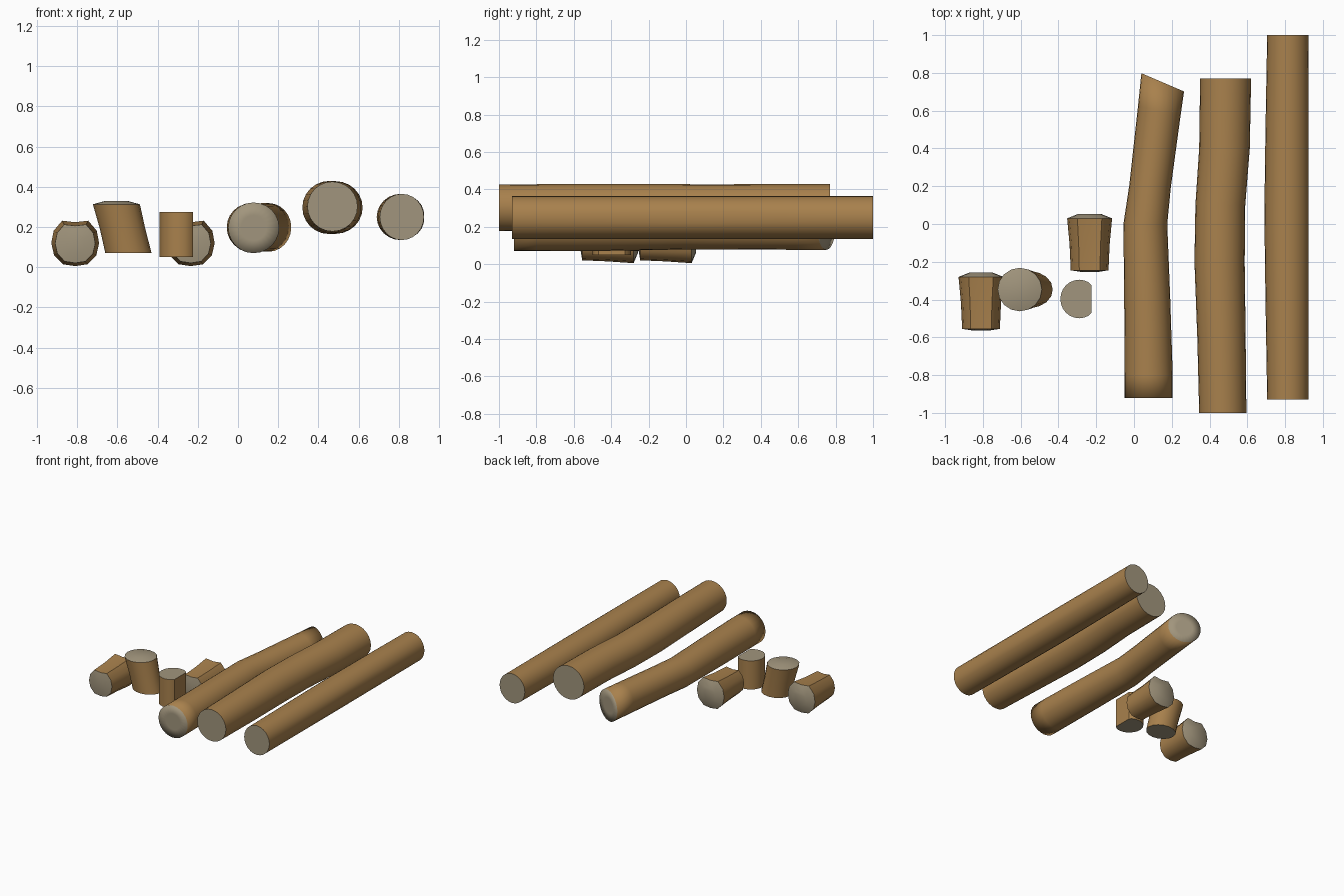
import bpy, bmesh, math

if "Cube" in bpy.data.objects:
    bpy.data.objects.remove(bpy.data.objects["Cube"])


def material(name, srgb):
    m = bpy.data.materials.new(name)
    m.diffuse_color = [(c / 255) ** 2.2 for c in srgb] + [1]
    m.use_nodes = True
    m.node_tree.nodes["Principled BSDF"].inputs["Base Color"].default_value = m.diffuse_color
    return m


BARK = material("bark brown", (167, 128, 78))
CUT = material("cut wood", (160, 148, 124))


def log(name, rings, sides=24, upright=False, shape=None, flat=9, domes=(0, 0), soft=False):
    """Loft rings (along, cx, cy, rx, ry, tilt) and close both ends with cut faces."""
    bm = bmesh.new()

    def ring(sec, scale=1.0, lift=0.0):
        t, cx, cy, rx, ry, tilt = sec
        verts = []
        for i in range(sides):
            a = 2 * math.pi * i / sides
            k = shape[i] if shape else 1
            u = min(rx * k * math.cos(a), flat) * scale
            v = ry * k * math.sin(a) * scale
            w = t + tilt * u + lift
            verts.append(bm.verts.new((cx + u, cy + v, w) if upright else (cx + u, w, cy + v)))
        return verts

    def bridge(a, b, mat):
        for i in range(sides):
            j = (i + 1) % sides
            bm.faces.new((a[i], a[j], b[j], b[i])).material_index = mat

    loops = [ring(s) for s in rings]
    for a, b in zip(loops, loops[1:]):
        bridge(a, b, 0)
    # cut ends, with an optional bulge
    for sec, loop, dome in ((rings[0], loops[0], -domes[0]), (rings[-1], loops[-1], domes[1])):
        inner = ring(sec, 0.5, dome)
        bridge(loop, inner, 1)
        bm.faces.new(inner).material_index = 1
    bmesh.ops.recalc_face_normals(bm, faces=bm.faces)
    mesh = bpy.data.meshes.new(name)
    bm.to_mesh(mesh)
    bm.free()
    mesh.materials.append(BARK)
    mesh.materials.append(CUT)
    obj = bpy.data.objects.new(name, mesh)
    bpy.context.collection.objects.link(obj)
    bpy.ops.object.select_all(action='DESELECT')
    obj.select_set(True)
    bpy.context.view_layer.objects.active = obj
    if soft:
        bpy.ops.object.shade_smooth()
    else:
        bpy.ops.object.shade_smooth_by_angle(angle=math.radians(40))
    return obj


# long logs
log("bent_log", [
    (-0.92, 0.078, 0.196, 0.127, 0.126, 0),
    (-0.80, 0.078, 0.196, 0.127, 0.126, 0),
    (-0.40, 0.070, 0.196, 0.122, 0.124, 0),
    (0.00, 0.060, 0.198, 0.116, 0.119, 0),
    (0.20, 0.085, 0.198, 0.110, 0.119, -0.05),
    (0.60, 0.134, 0.198, 0.113, 0.121, -0.2),
    (0.75, 0.152, 0.198, 0.113, 0.121, -0.43)], soft=True)
log("middle_log", [
    (-1.00, 0.470, 0.302, 0.125, 0.124, 0),
    (-0.60, 0.463, 0.299, 0.128, 0.130, 0),
    (-0.20, 0.453, 0.297, 0.133, 0.132, 0),
    (0.10, 0.457, 0.296, 0.132, 0.131, 0),
    (0.40, 0.479, 0.297, 0.134, 0.131, 0),
    (0.77, 0.485, 0.297, 0.135, 0.131, 0)])
log("right_log", [
    (-0.93, 0.815, 0.25, 0.110, 0.115, 0),
    (-0.40, 0.812, 0.25, 0.116, 0.115, 0),
    (0.05, 0.810, 0.25, 0.120, 0.115, 0),
    (0.50, 0.812, 0.25, 0.116, 0.115, 0),
    (1.00, 0.815, 0.25, 0.110, 0.115, 0)], flat=0.113)

# short lying stumps, dented along the top
DENT = [1, 1.04, 1.09, 0.88, 1.09, 1.04, 1, 1.02, 1.03, 0.97, 1.03, 1.02]
for name, dx, dy in (("left_stump", 0, 0), ("back_stump", 0.575, 0.31)):
    log(name, [
        (-0.555 + dy, -0.810 + dx, 0.118, 0.100, 0.100, 0),
        (-0.42 + dy, -0.810 + dx, 0.118, 0.106, 0.106, 0),
        (-0.28 + dy, -0.810 + dx, 0.120, 0.119, 0.118, 0)],
        sides=12, shape=DENT, domes=(0.008, 0.024))

# leaning stump
log("leaning_stump", [
    (0.07, -0.545, -0.347, 0.115, 0.095, 0),
    (0.19, -0.574, -0.347, 0.113, 0.103, 0),
    (0.313, -0.605, -0.347, 0.117, 0.115, 0)],
    sides=16, upright=True, domes=(0, 0.016))

# upright stump with one flattened side
log("upright_stump", [
    (0.05, -0.290, -0.397, 0.100, 0.102, 0),
    (0.275, -0.290, -0.397, 0.100, 0.102, 0)],
    upright=True, flat=0.065)
